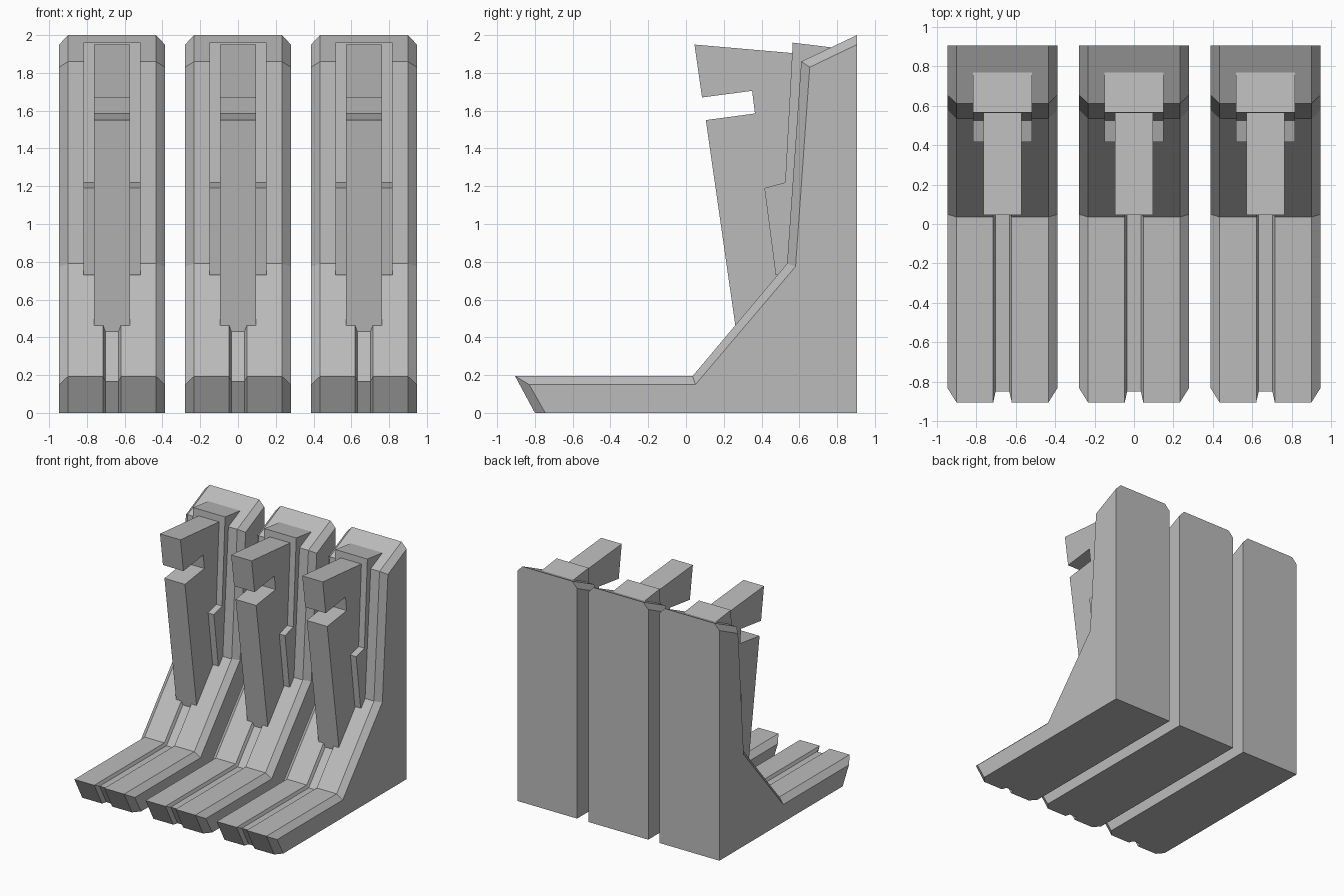
import bpy, bmesh

if "Cube" in bpy.data.objects:
    bpy.data.objects.remove(bpy.data.objects["Cube"], do_unlink=True)

grey = bpy.data.materials.new("plain_grey")
grey.use_nodes = True
colour = (0.5, 0.5, 0.5, 1)
grey.diffuse_color = colour
grey.node_tree.nodes["Principled BSDF"].inputs["Base Color"].default_value = colour


def loft(name, sections, centre):
    """Skin (x, [(y, z)...]) side profiles across the width and cap both ends."""
    bm = bmesh.new()
    rings = [[bm.verts.new((x, y, z)) for y, z in prof] for x, prof in sections]
    n = len(rings[0])
    for a, b in zip(rings, rings[1:]):
        for i in range(n):
            j = (i + 1) % n
            bm.faces.new((a[i], a[j], b[j], b[i]))
    bm.faces.new(rings[0])
    bm.faces.new(rings[-1][::-1])
    bmesh.ops.recalc_face_normals(bm, faces=bm.faces)
    mesh = bpy.data.meshes.new(name)
    bm.to_mesh(mesh)
    bm.free()
    mesh.materials.append(grey)
    obj = bpy.data.objects.new(name, mesh)
    obj.location.x = centre
    bpy.context.collection.objects.link(obj)


def mirrored(half):
    """Complete a left-to-centre list of sections with its mirror image."""
    return half + [(-x, prof) for x, prof in reversed(half)]


# Side profiles: chamfered flank, main surface and shallow front groove
flank = [(-0.745, 0), (-0.83, 0.15), (0.05, 0.15), (0.58, 0.775),
         (0.655, 1.83), (0.905, 1.95), (0.905, 0)]
main = [(-0.80, 0), (-0.905, 0.195), (0.035, 0.195), (0.535, 0.79),
        (0.61, 1.86), (0.905, 2.0), (0.905, 0)]
groove = [(-0.76, 0), (-0.85, 0.17), (0.045, 0.17), (0.56, 0.78)] + main[4:]

# Hooked latch and the stepped plate behind it
latch = [(0.045, 1.95), (0.085, 1.67), (0.35, 1.705), (0.365, 1.585),
         (0.105, 1.55), (0.26, 0.47), (0.27, 0.40), (0.62, 0.7), (0.62, 1.90)]
plate = [(0.475, 0.73), (0.415, 1.19), (0.525, 1.22), (0.565, 1.96),
         (0.77, 1.935), (0.7, 1.0), (0.6, 0.72)]

for side, centre in (("right", -0.667), ("middle", 0), ("left", 0.667)):
    loft(side + "_body", mirrored([(-0.28, flank), (-0.233, main),
                                   (-0.047, main), (-0.035, groove)]), centre)
    loft(side + "_latch", mirrored([(-0.096, latch)]), centre)
    loft(side + "_back_plate", mirrored([(-0.15, plate)]), centre)
